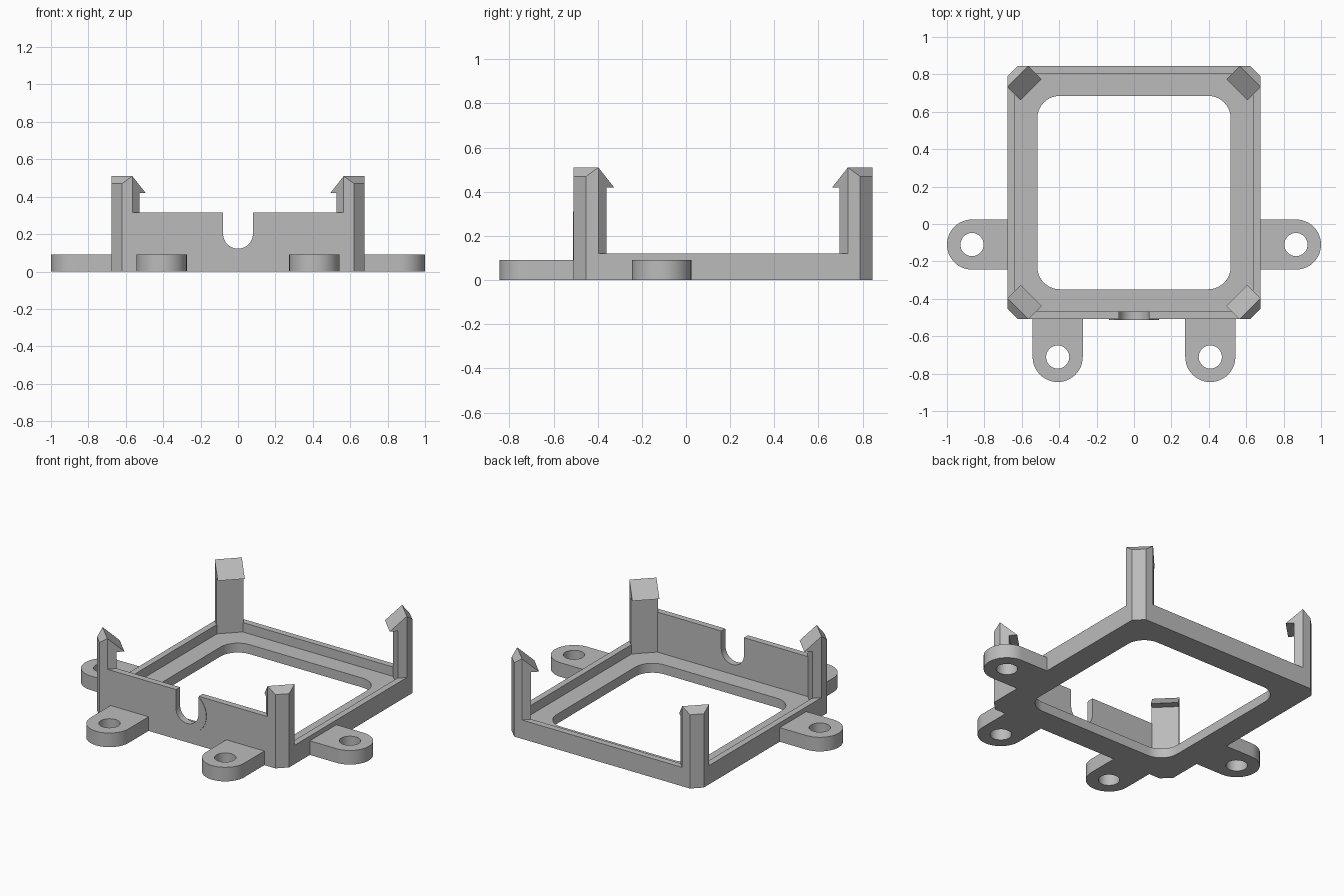
import bpy, bmesh
from math import sin, cos, pi, acos
from mathutils import Matrix, Vector

cube = bpy.data.objects.get("Cube")
if cube:
    bpy.data.objects.remove(cube)

grey = bpy.data.materials.new("plain grey")
grey.use_nodes = True
colour = (0.5, 0.5, 0.5, 1)
grey.diffuse_color = colour
grey.node_tree.nodes["Principled BSDF"].inputs["Base Color"].default_value = colour

CY = 0.168      # centre of the frame along y
S = 0.677       # half size of the frame
C = 0.62        # where the corner chamfers begin
IN = 0.637      # inner face of the walls
FLOOR, RIM, WALL = 0.06, 0.12, 0.315
parts = []


def finish(name, bm):
    bmesh.ops.recalc_face_normals(bm, faces=bm.faces[:])
    mesh = bpy.data.meshes.new(name)
    bm.to_mesh(mesh)
    bm.free()
    mesh.materials.append(grey)
    obj = bpy.data.objects.new(name, mesh)
    bpy.context.collection.objects.link(obj)
    parts.append(obj)


def arc(cx, cy, r, a0, a1, n=16):
    return [(cx + r * cos(a0 + (a1 - a0) * i / n),
             cy + r * sin(a0 + (a1 - a0) * i / n)) for i in range(n + 1)]


def plate(name, loops, depth, matrix):
    """Fill flat outlines (the first is outer, the rest are holes) and thicken them."""
    bm = bmesh.new()
    edges = []
    for loop in loops:
        vs = [bm.verts.new((x, y, 0)) for x, y in loop]
        edges += [bm.edges.new((vs[i - 1], vs[i])) for i in range(len(vs))]
    bmesh.ops.triangle_fill(bm, use_beauty=True, edges=edges, normal=(0, 0, 1))
    top = bmesh.ops.extrude_face_region(bm, geom=bm.faces[:])["geom"]
    bmesh.ops.translate(bm, vec=(0, 0, depth),
                        verts=[g for g in top if isinstance(g, bmesh.types.BMVert)])
    bm.transform(matrix)
    finish(name, bm)


# Floor ring with a rounded square opening
half, rad = 0.517, 0.12
k = half - rad
opening = []
for i, (sx, sy) in enumerate([(1, 1), (-1, 1), (-1, -1), (1, -1)]):
    opening += arc(sx * k, sy * k, rad, i * pi / 2, (i + 1) * pi / 2, 10)
octagon = [(S, C), (C, S), (-C, S), (-S, C), (-S, -C), (-C, -S), (C, -S), (S, -C)]
plate("floor_ring", [octagon, opening], FLOOR, Matrix.Translation((0, CY, 0)))

# Low rim along the sides and back
rim = [(-S, -C), (-S, C), (-C, S), (C, S), (S, C), (S, -C),
       (IN, -C), (IN, IN), (-IN, IN), (-IN, -C)]
plate("low_rim", [rim], RIM - FLOOR, Matrix.Translation((0, CY, FLOOR)))

# Tall front wall with a round-bottomed notch, and the thin collar around it
upright = Matrix.Rotation(pi / 2, 4, 'X')
nr, nz, collar = 0.08, 0.202, 0.135
notch = arc(0, nz, nr, 0, -pi, 24)
wall = [(-C, WALL), (-C, FLOOR), (C, FLOOR), (C, WALL), (nr, WALL)] + notch + [(-nr, WALL)]
plate("front_wall", [wall], S - IN, Matrix.Translation((0, CY - IN, 0)) @ upright)
a = acos(nr / collar)
ring = arc(0, nz, collar, pi - a, 2 * pi + a, 36) + notch
plate("notch_collar", [ring], 0.005, Matrix.Translation((0, CY - S + 0.002, 0)) @ upright)


# Mounting tabs with screw holes
def tab(name, x, y, root, angle):
    r = 0.134
    outline = arc(0, 0, r, -pi / 2, pi / 2, 24) + [(-root, r), (-root, -r)]
    hole = arc(0, 0, 0.062, 0, 2 * pi, 32)[:-1]
    plate(name, [outline, hole], 0.09,
          Matrix.Translation((x, y, 0)) @ Matrix.Rotation(angle, 4, 'Z'))


for side, sx in (("left", 1), ("right", -1)):
    tab(side + "_side_tab", sx * 0.866, -0.11, 0.866 - S, 0 if sx > 0 else pi)
    tab(side + "_front_tab", sx * 0.408, -0.711, 0.711 + CY - S, -pi / 2)


# Corner posts with inward hooks; profiles are (|x| + |y|, height)
RIDGE, TOP = 1.242, 0.51
inner = [(RIDGE, TOP), (1.1, 0.42), (1.167, 0.42), (1.167, FLOOR), (RIDGE, FLOOR)]
outer = [(RIDGE, FLOOR), (S + C, FLOOR), (S + C, 0.47), (RIDGE, TOP)]


def post(name, sx, sy):
    bm = bmesh.new()
    for profile in (inner, outer):
        rows = []
        for d in (1, -1):
            row = []
            for s, z in profile:
                w = d * min(0.112, 2 * S - s)
                row.append(bm.verts.new((sx * (s + w) / 2, CY + sy * (s - w) / 2, z)))
            rows.append(row)
            bm.faces.new(row)
        p, q = rows
        for i in range(len(p) - 1):
            bm.faces.new((p[i], p[i + 1], q[i + 1], q[i]))
    bmesh.ops.remove_doubles(bm, verts=bm.verts[:], dist=0.0001)
    finish(name, bm)


for side, sx in (("left", 1), ("right", -1)):
    for end, sy in (("back", 1), ("front", -1)):
        post(end + "_" + side + "_hook_post", sx, sy)

# Smooth the round edges and keep the corners sharp
bpy.ops.object.select_all(action='DESELECT')
for obj in parts:
    obj.select_set(True)
bpy.context.view_layer.objects.active = parts[0]
bpy.ops.object.shade_smooth_by_angle()
